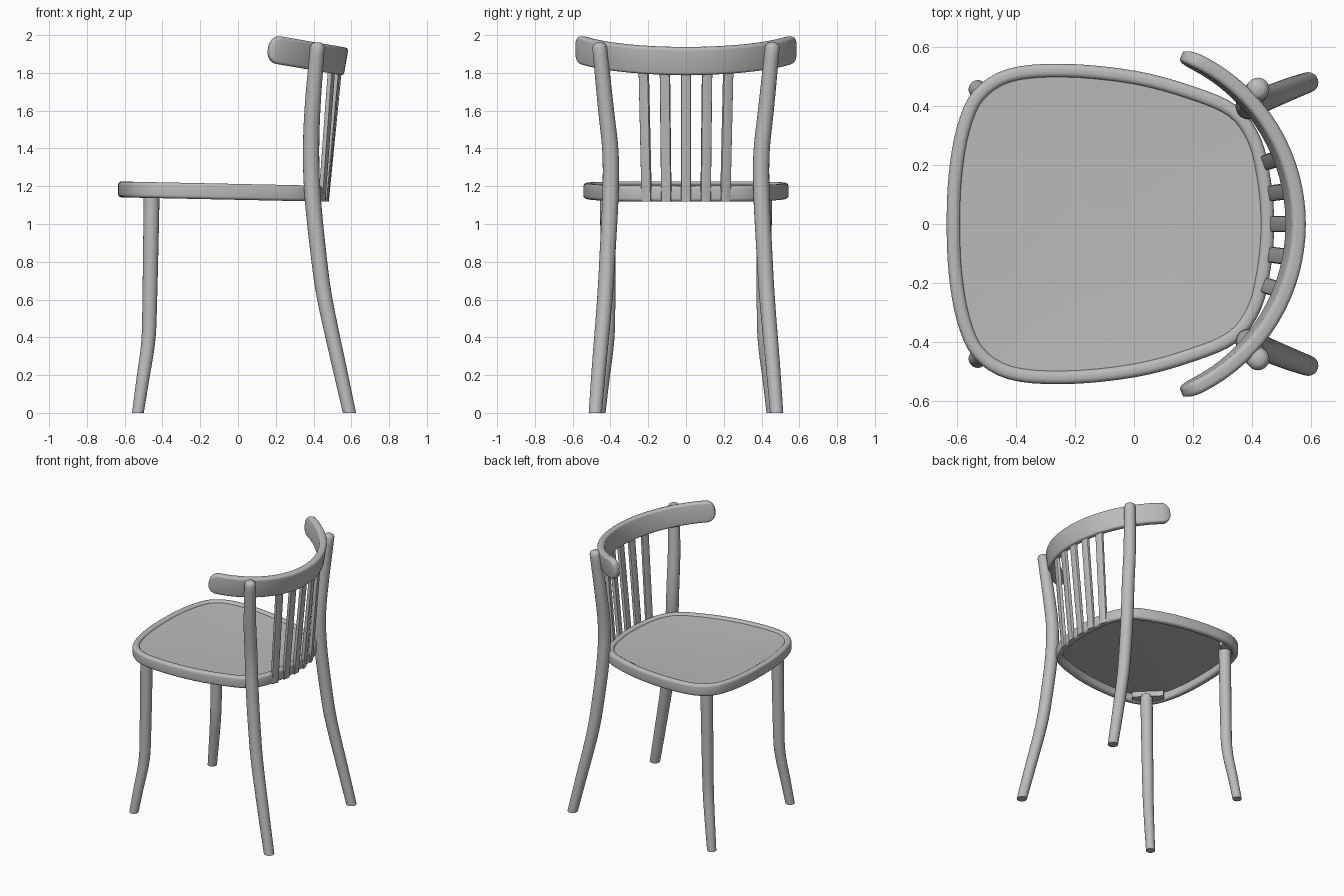
import bpy, bmesh, math
from mathutils import Vector, Matrix

cube = bpy.data.objects.get("Cube")
if cube:
    bpy.data.objects.remove(cube, do_unlink=True)

GREY = (0.5, 0.5, 0.5, 1)
mat = bpy.data.materials.new("plain grey")
mat.use_nodes = True
mat.diffuse_color = GREY
mat.node_tree.nodes["Principled BSDF"].inputs["Base Color"].default_value = GREY

parts = []


def loft(name, rings, closed=False):
    """Skin a list of equal rings; cap both ends unless closed."""
    bm = bmesh.new()
    vs = [[bm.verts.new(p) for p in ring] for ring in rings]
    n = len(vs[0])
    pairs = list(zip(vs, vs[1:])) + ([(vs[-1], vs[0])] if closed else [])
    for a, b in pairs:
        for i in range(n):
            j = (i + 1) % n
            bm.faces.new((a[i], a[j], b[j], b[i]))
    if not closed:
        bm.faces.new(vs[0])
        bm.faces.new(vs[-1])
    bmesh.ops.recalc_face_normals(bm, faces=bm.faces)
    mesh = bpy.data.meshes.new(name)
    bm.to_mesh(mesh)
    bm.free()
    mesh.materials.append(mat)
    obj = bpy.data.objects.new(name, mesh)
    bpy.context.collection.objects.link(obj)
    parts.append(obj)
    return obj


def spline(points, steps, closed=False):
    """Smooth curve through the points."""
    pts = [Vector(p) for p in points]
    n = len(pts)
    get = (lambda i: pts[i % n]) if closed else (lambda i: pts[max(0, min(n - 1, i))])
    out = []
    for i in range(n if closed else n - 1):
        a, b, c, d = (get(i + k) for k in (-1, 0, 1, 2))
        for s in range(steps):
            t = s / steps
            out.append(b + (c - a) * t / 2 + (a - 2.5 * b + 2 * c - d / 2) * t * t
                       + (1.5 * (b - c) + (d - a) / 2) * t ** 3)
    if not closed:
        out.append(pts[-1])
    return out


def rounded_rect(w, h, r, steps=4):
    out = []
    for k, (sx, sy) in enumerate(((1, 1), (-1, 1), (-1, -1), (1, -1))):
        for s in range(steps + 1):
            a = (k + s / steps) * math.pi / 2
            out.append((sx * (w / 2 - r) + r * math.cos(a),
                        sy * (h / 2 - r) + r * math.sin(a)))
    return out


# Legs: x, y, z and radius along each centre line
def leg(name, path, side, dome):
    path = spline(path, 5)
    if dome:
        x, y, z, r = path[-1]
        path += [Vector((x, y, z + 0.015, r * 0.85)), Vector((x, y, z + 0.025, r * 0.5))]
    loft(name, [[(p[0] + p[3] * math.cos(i * math.tau / 20),
                  side * (p[1] + p[3] * math.sin(i * math.tau / 20)), p[2])
                 for i in range(20)] for p in path])


BACK = [(0.59, 0.48, 0, 0.035), (0.535, 0.46, 0.25, 0.038), (0.46, 0.43, 0.6, 0.041),
        (0.425, 0.415, 0.85, 0.042), (0.395, 0.4, 1.15, 0.043), (0.387, 0.4, 1.38, 0.043),
        (0.395, 0.425, 1.62, 0.042), (0.42, 0.457, 1.935, 0.039)]
FRONT = [(-0.53, 0.457, 0, 0.031), (-0.505, 0.44, 0.17, 0.034), (-0.475, 0.417, 0.38, 0.037),
         (-0.467, 0.413, 0.6, 0.039), (-0.457, 0.413, 1.16, 0.042)]
for side, word in ((-1, "left"), (1, "right")):
    leg("back_leg_" + word, BACK, side, True)
    leg("front_leg_" + word, FRONT, side, False)

# Seat outline, mirrored across the middle
half = [(-0.635, 0), (-0.628, 0.17), (-0.6, 0.33), (-0.545, 0.45), (-0.43, 0.525),
        (-0.24, 0.543), (0, 0.52), (0.2, 0.467), (0.35, 0.4), (0.43, 0.29),
        (0.465, 0.14), (0.475, 0)]
outline = spline(half + [(x, -y) for x, y in half[-2:0:-1]], 4, True)


def inset(d):
    n = len(outline)
    out = []
    for i, p in enumerate(outline):
        t = (outline[(i + 1) % n] - outline[i - 1]).normalized()
        out.append(p + Vector((t.y, -t.x)) * d)
    return out


def seat_z(x):
    return 1.17 - 0.021 * x


# Bent seat rim
profile = rounded_rect(0.046, 0.084, 0.018)
loft("seat_rim", [[(p.x, p.y, seat_z(p.x) + h) for p in inset(0.023 + w)]
                  for w, h in profile], True)

# Gently dished seat panel
edge = inset(0.036)


def panel_ring(s, lift):
    return [(p.x * s - 0.08 * (1 - s), p.y * s,
             seat_z(p.x * s) + lift - 0.012 * (1 - s * s)) for p in edge]


scales = (0.05, 0.35, 0.65, 0.85, 1)
loft("seat_panel", [panel_ring(s, 0.03) for s in scales]
     + [panel_ring(s, 0.012) for s in reversed(scales)])

# Corner blocks holding the front legs
for side, word in ((-1, "left"), (1, "right")):
    corner = [(-0.57, 0.36), (-0.5, 0.465), (-0.4, 0.5), (-0.37, 0.46), (-0.52, 0.31)]
    loft("corner_block_" + word, [[(x, side * y, z) for x, y in corner]
                                  for z in (1.145, 1.185)])

# Curved top rail, bent flat and then tipped back
R, SPAN, ROUND, H = 0.612, 1.2, 0.06, 0.148
length = R * SPAN
stations = [ROUND * (1 - math.cos(k * math.pi / 16)) for k in range(9)]
stations += [ROUND + (length * 2 - ROUND * 2) * k / 32 for k in range(1, 32)]
stations += [length * 2 - s for s in stations[8::-1]]
rings = []
for s in stations:
    d = min(s, 2 * length - s)
    f = min(1, d / ROUND)
    corner = math.sqrt(max(0, 1 - (1 - f) ** 2))
    h = H - 2 * ROUND * (1 - corner)
    w = 0.05 * (0.55 + 0.45 * corner)
    a = s / R - SPAN
    rings.append([((R + u) * math.cos(a) - R, (R + u) * math.sin(a), v)
                  for u, v in rounded_rect(w, h, min(0.016, w * 0.4, h * 0.4))])
rail = loft("top_rail", rings)
rail.data.transform(Matrix.Translation((0.548, 0, 1.863)) @ Matrix.Rotation(0.17, 4, "Y"))

# Back slats, fanning out from seat to rail
for i in range(-2, 3):
    low = Vector((0.468 - 0.006 * i * i, 0.104 * i, 1.12))
    high = Vector((0.538 - 0.0105 * i * i, 0.112 * i, 1.83))
    turn = 0.17 * i
    rings = []
    for p in (low, high):
        rings.append([(p.x + u * math.cos(turn) - v * math.sin(turn),
                       p.y + u * math.sin(turn) + v * math.cos(turn), p.z)
                      for u, v in rounded_rect(0.026, 0.054, 0.007, 2)])
    loft("back_slat_%d" % (i + 3), rings)

# Smooth shading with crisp edges
bpy.ops.object.select_all(action="DESELECT")
for obj in parts:
    obj.select_set(True)
bpy.context.view_layer.objects.active = parts[0]
bpy.ops.object.shade_smooth_by_angle(angle=math.radians(40))
